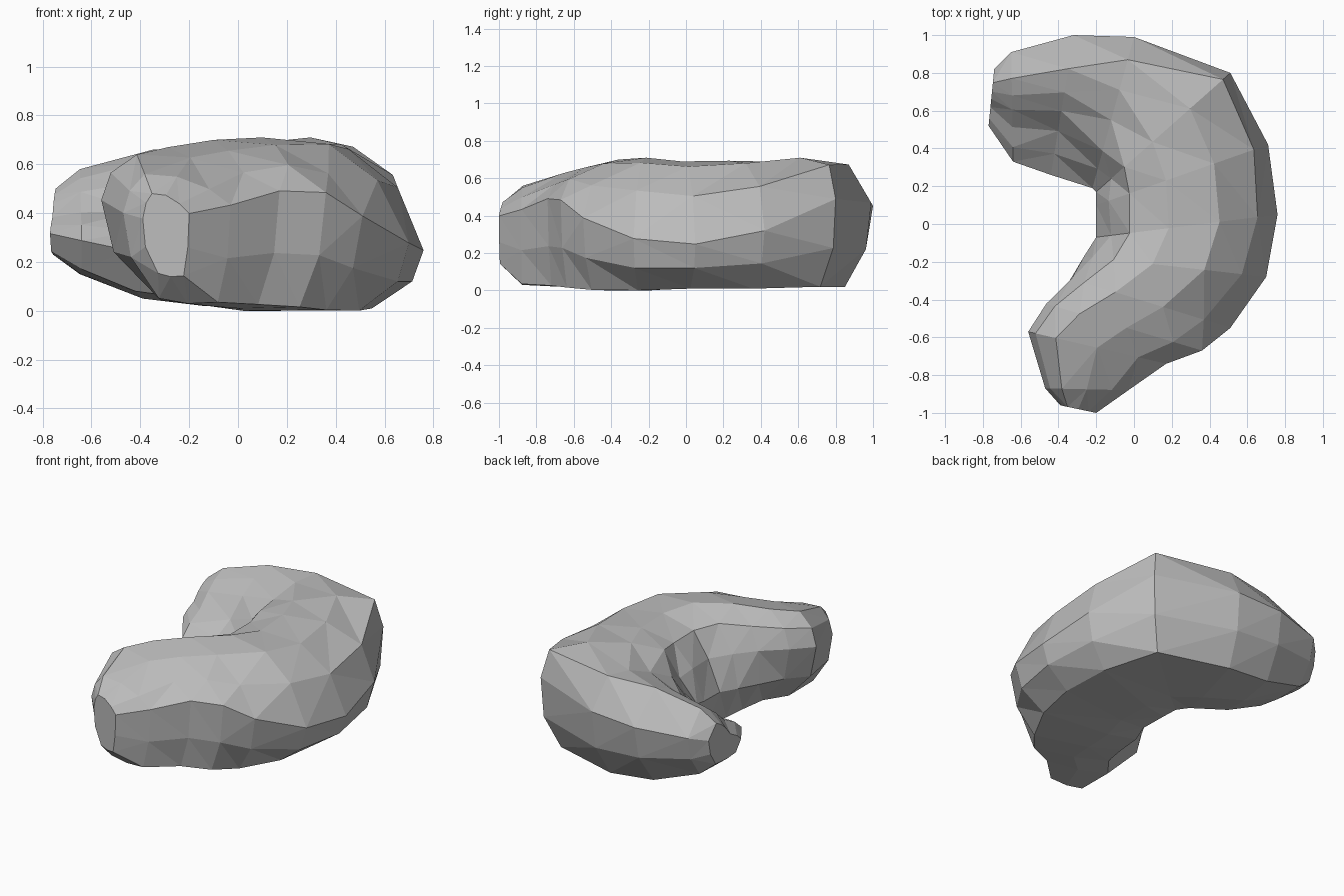
import bpy
import bmesh
import random
from mathutils import Vector

cube = bpy.data.objects.get("Cube")
if cube:
    bpy.data.objects.remove(cube, do_unlink=True)

random.seed(4)

# Cross-sections as (across, up) from the inner wall, over the top, to the base
FRONT = [(0.33, 0.04), (0.06, 0.37), (0, 0.7), (0.06, 0.88), (0.2, 1), (0.5, 0.98),
         (0.8, 0.89), (1, 0.76), (0.97, 0.35), (0.88, 0.01), (0.6, 0)]
UPRIGHT = [(0.08, 0.04), (0, 0.35), (0.07, 0.65), (0.17, 0.9), (0.4, 1), (0.68, 0.96),
           (0.89, 0.74), (1, 0.35), (0.94, 0.15), (0.78, 0), (0.28, 0)]
CORNER = [(0.08, 0.04), (0, 0.35), (0.1, 0.62), (0.2, 0.88), (0.42, 0.97), (0.7, 1),
          (0.94, 0.95), (1, 0.68), (0.98, 0.3), (0.87, 0), (0.3, 0)]
SLOPED = [(0.16, 0.05), (0, 0.32), (0.14, 0.46), (0.32, 0.58), (0.46, 0.78), (0.6, 0.91),
          (0.76, 1), (1, 0.66), (0.95, 0.3), (0.78, 0), (0.42, 0)]
PROFILES = [FRONT, UPRIGHT, CORNER, SLOPED]

# Stations along the bend: inner point, outer point, base, top,
# and the place in the list of profiles
STATIONS = [
    ((-0.39, -0.96), (-0.2, -1.0), 0.14, 0.48, 0),
    ((-0.47, -0.87), (-0.03, -0.88), 0.03, 0.56, 0),
    ((-0.56, -0.57), (0.17, -0.74), 0.02, 0.64, 0),
    ((-0.47, -0.42), (0.36, -0.67), 0.01, 0.67, 0.1),
    ((-0.36, -0.28), (0.51, -0.55), 0, 0.7, 0.5),
    ((-0.27, -0.17), (0.7, -0.28), 0, 0.71, 0.9),
    ((-0.2, -0.07), (0.76, 0.05), 0.01, 0.69, 1),
    ((-0.2, 0.1), (0.71, 0.42), 0.01, 0.7, 1.3),
    ((-0.2, 0.17), (0.51, 0.8), 0.02, 0.71, 2),
    ((-0.22, 0.19), (0, 0.99), 0.02, 0.69, 2.5),
    ((-0.44, 0.26), (-0.32, 1.0), 0.05, 0.66, 3),
    ((-0.64, 0.33), (-0.65, 0.91), 0.15, 0.58, 3),
    ((-0.77, 0.52), (-0.74, 0.82), 0.23, 0.5, 3),
]


def make_ring(bm, inner, outer, base, top, shape):
    ring = []
    a, b = Vector(inner), Vector(outer)
    step = min(int(shape), len(PROFILES) - 2)
    for first, second in zip(PROFILES[step], PROFILES[step + 1]):
        across, up = Vector(first).lerp(Vector(second), shape - step)
        # small irregularity for a chipped surface, kept off the extremes
        rough = 0.015 if 0.05 < across < 0.95 and 0.1 < up < 0.95 else 0
        across += random.uniform(-rough, rough)
        up += random.uniform(-rough, rough)
        x, y = a.lerp(b, across)
        ring.append(bm.verts.new((x, y, base + (top - base) * up)))
    return ring


# Curved boulder skinned from the rings
bm = bmesh.new()
rings = [make_ring(bm, *station) for station in STATIONS]
count = len(FRONT)
for lower, upper in zip(rings, rings[1:]):
    for i in range(count):
        j = (i + 1) % count
        bm.faces.new((lower[i], lower[j], upper[j], upper[i]))
bm.faces.new(rings[0])
bm.faces.new(rings[-1])
bmesh.ops.triangulate(bm, faces=bm.faces[:], quad_method='SHORT_EDGE')
bmesh.ops.recalc_face_normals(bm, faces=bm.faces[:])

mesh = bpy.data.meshes.new("curved_boulder")
bm.to_mesh(mesh)
bm.free()
boulder = bpy.data.objects.new("curved_boulder", mesh)
bpy.context.scene.collection.objects.link(boulder)

# Stone colour
stone = bpy.data.materials.new("stone_grey")
stone.use_nodes = True
grey = (0.5, 0.5, 0.5, 1)
stone.diffuse_color = grey
stone.node_tree.nodes["Principled BSDF"].inputs["Base Color"].default_value = grey
mesh.materials.append(stone)
